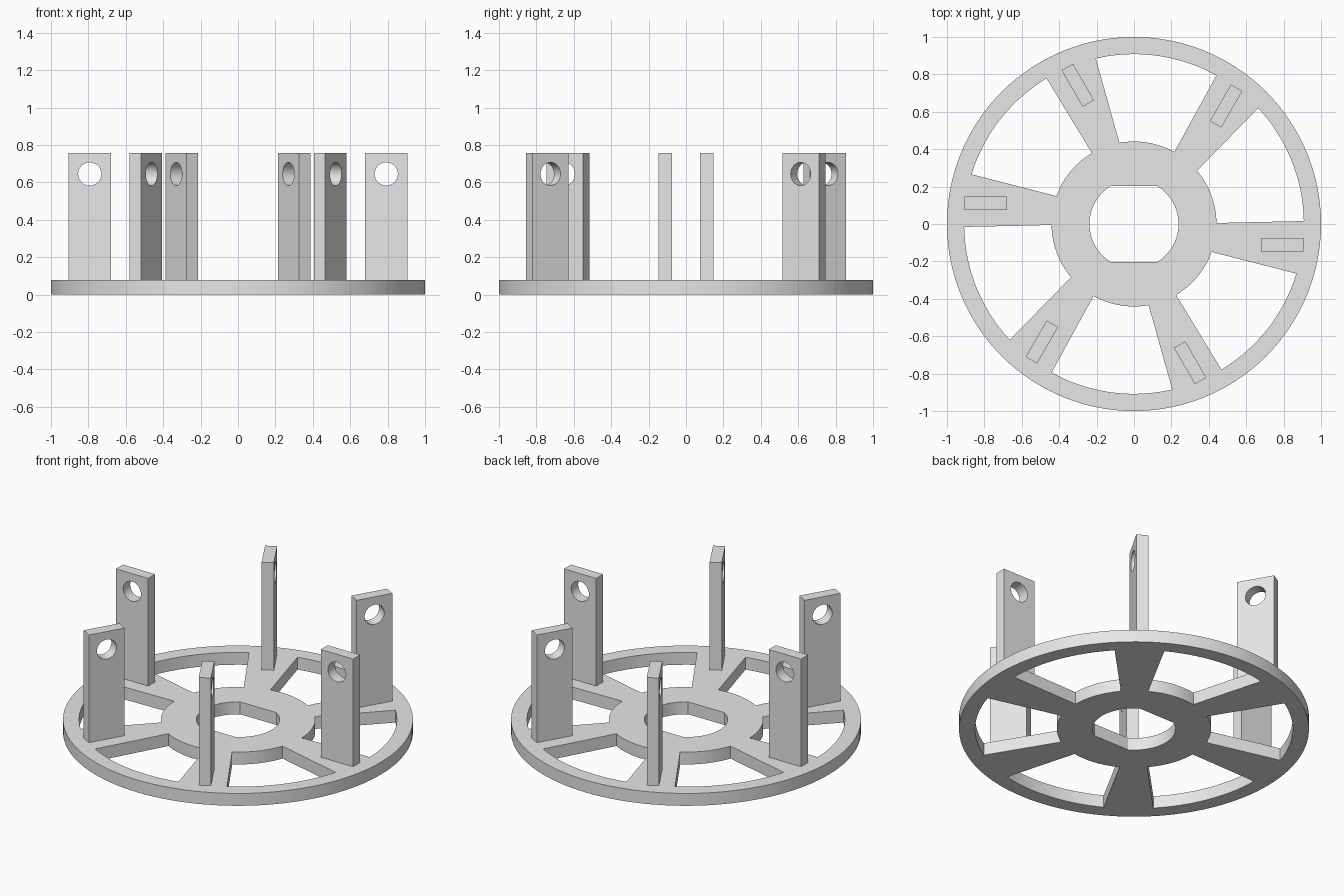
import bpy
import math
from mathutils import Matrix

cube = bpy.data.objects.get("Cube")
if cube:
    bpy.data.objects.remove(cube)

grey = bpy.data.materials.new("plain_grey")
grey.use_nodes = True
COLOUR = (0.8, 0.8, 0.8, 1)
grey.diffuse_color = COLOUR
grey.node_tree.nodes["Principled BSDF"].inputs["Base Color"].default_value = COLOUR

BASE_TOP = 0.078
COUNT = 6


def arc(radius, start, end, steps, centre=(0, 0)):
    """Points on an arc, angles in degrees, both ends included."""
    angles = [math.radians(start + (end - start) * i / steps) for i in range(steps + 1)]
    return [(centre[0] + radius * math.cos(a), centre[1] + radius * math.sin(a)) for a in angles]


def circle(radius, steps, centre=(0, 0)):
    return arc(radius, 0, 360, steps, centre)[:-1]


def extruded(name, loops, thickness, matrix):
    """Solid sheet from an outline and its holes, centred on its own plane."""
    curve = bpy.data.curves.new(name, "CURVE")
    curve.dimensions = "2D"
    curve.fill_mode = "BOTH"
    curve.extrude = thickness / 2
    for loop in loops:
        spline = curve.splines.new("POLY")
        spline.points.add(len(loop) - 1)
        for point, (x, y) in zip(spline.points, loop):
            point.co = (x, y, 0, 1)
        spline.use_cyclic_u = True
    obj = bpy.data.objects.new(name, curve)
    bpy.context.collection.objects.link(obj)
    bpy.ops.object.select_all(action="DESELECT")
    obj.select_set(True)
    bpy.context.view_layer.objects.active = obj
    bpy.ops.object.convert(target="MESH")
    obj = bpy.context.view_layer.objects.active

    # Weld caps to walls
    bpy.ops.object.mode_set(mode="EDIT")
    bpy.ops.mesh.select_all(action="SELECT")
    bpy.ops.mesh.remove_doubles(threshold=0.0001)
    bpy.ops.mesh.normals_make_consistent(inside=False)
    bpy.ops.object.mode_set(mode="OBJECT")
    obj.data.materials.clear()
    obj.data.materials.append(grey)
    bpy.ops.object.shade_smooth_by_angle(angle=math.radians(30))
    obj.matrix_world = matrix
    return obj


# Spoked base: rim, hub with a double-flat bore, six windows
flat = math.degrees(math.asin(0.202 / 0.238))
bore = arc(0.238, -flat, flat, 20) + arc(0.238, 180 - flat, 180 + flat, 20)
loops = [circle(1, 120), bore]
for i in range(COUNT):
    turn = 60 * i
    loops.append(arc(0.908, turn + 1, turn + 43, 20)
                 + arc(0.441, turn + 40.2, turn + 0.7, 16))
extruded("spoked_base", loops, BASE_TOP, Matrix.Translation((0, 0, BASE_TOP / 2)))

# Upright posts, each with a round hole near the top
inner, outer, bottom, top = 0.68, 0.905, BASE_TOP - 0.005, 0.757
outline = [(inner, bottom), (outer, bottom), (outer, top), (inner, top)]
hole = circle(0.062, 40, ((inner + outer) / 2, 0.645))
upright = Matrix.Translation((0, -0.111, 0)) @ Matrix.Rotation(math.pi / 2, 4, "X")
for i in range(COUNT):
    turn = Matrix.Rotation(math.tau * i / COUNT, 4, "Z")
    extruded(f"upright_post_{i + 1}", [outline, hole], 0.07, turn @ upright)
